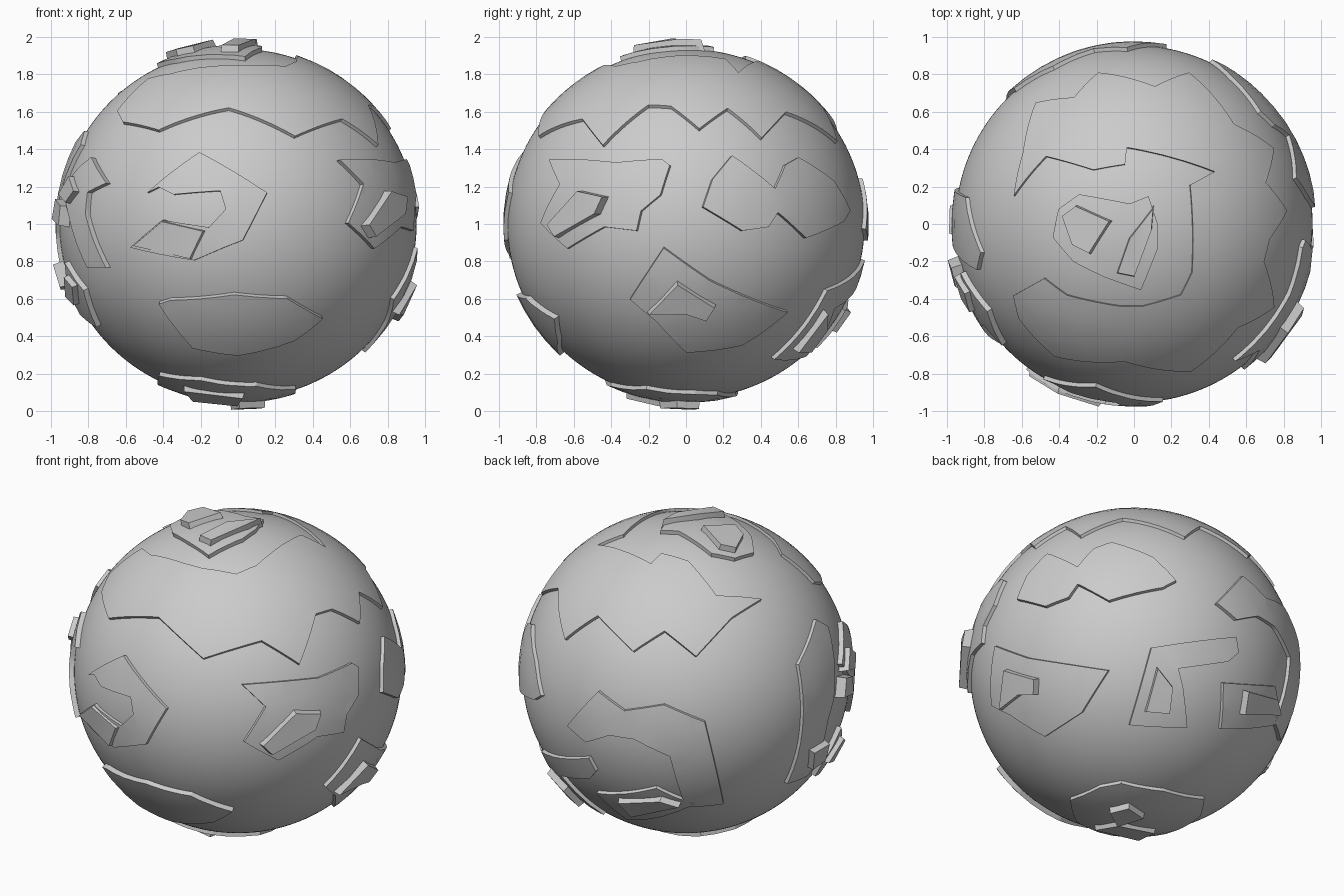
import bpy, bmesh, math
from mathutils import Vector

if "Cube" in bpy.data.objects:
    bpy.data.objects.remove(bpy.data.objects["Cube"])

RADIUS = 0.955
SQUASH = 0.98
UP = Vector((0, 0, 1))

stone = bpy.data.materials.new("light_grey_stone")
stone.use_nodes = True
stone.diffuse_color = (0.6, 0.6, 0.6, 1)
stone.node_tree.nodes["Principled BSDF"].inputs["Base Color"].default_value = (0.6, 0.6, 0.6, 1)


def sketch_plane(x, y, z):
    """Right, up and outward axes of a sketch plane facing a direction."""
    out = Vector((x, y, z)).normalized()
    right = UP.cross(out)
    right = right.normalized() if right.length > 0.01 else Vector((1, 0, 0))
    return right, out.cross(right), out


FRONT = sketch_plane(0, -1, 0)
RIGHT = sketch_plane(1, 0, 0)
TOP = sketch_plane(0, 0, 1)
BOTTOM = (Vector((1, 0, 0)), Vector((0, 1, 0)), -UP)
low, tilt = math.sqrt(0.375), 0.5
FRONT_RIGHT = sketch_plane(low, -low, tilt)
BACK_LEFT = sketch_plane(-low, low, tilt)
BACK_RIGHT = sketch_plane(low, low, -tilt)


def finish(bm, name):
    """Squash the mesh, lift it on to the ground and shade it."""
    for v in bm.verts:
        v.co.z = v.co.z * SQUASH + 1
    mesh = bpy.data.meshes.new(name)
    bm.to_mesh(mesh)
    bm.free()
    mesh.materials.append(stone)
    obj = bpy.data.objects.new(name, mesh)
    bpy.context.collection.objects.link(obj)
    bpy.ops.object.select_all(action="DESELECT")
    obj.select_set(True)
    bpy.context.view_layer.objects.active = obj
    bpy.ops.object.shade_smooth_by_angle(angle=math.radians(25))
    return obj


def raised(name, plane, outline, height, taper, cell):
    """Throw an outline on to the ball and raise it as a curved slab."""
    right, up, out = plane
    dirs = []
    for u, v in outline:
        w = math.sqrt(max(0, RADIUS ** 2 - u * u - v * v))
        dirs.append((right * u + up * v + out * w).normalized())
    axis = sum(dirs, Vector()).normalized()
    side, top, axis = sketch_plane(*axis)

    # flat outline on the tangent plane
    bm = bmesh.new()
    face = bm.faces.new([bm.verts.new(d / d.dot(axis)) for d in dirs])
    face.normal_update()
    if face.normal.dot(axis) < 0:
        face.normal_flip()

    # cut into cells so that it can follow the curve
    if cell:
        for normal in (side, top):
            reach = [v.co.dot(normal) for v in bm.verts]
            for i in range(math.ceil(min(reach) / cell), math.ceil(max(reach) / cell)):
                geom = bm.verts[:] + bm.edges[:] + bm.faces[:]
                bmesh.ops.bisect_plane(bm, geom=geom, dist=1e-5,
                                       plane_co=axis + normal * (i * cell + 0.003),
                                       plane_no=normal)
    bmesh.ops.triangulate(bm, faces=bm.faces[:])

    # raise the outer skin above the sunken rim
    grown = bmesh.ops.extrude_face_region(bm, geom=bm.faces[:])["geom"]
    skin = {g for g in grown if isinstance(g, bmesh.types.BMVert)}
    for v in bm.verts:
        if v in skin:
            v.co = v.co.lerp(axis, taper).normalized() * (RADIUS + height)
        else:
            v.co = v.co.normalized() * (RADIUS - 0.02)
    return finish(bm, name)


def plate(name, plane, outline, height=0.022):
    raised(name, plane, outline, height, 0.025, 0.11)


def block(name, plane, outline, height=0.06):
    raised(name, plane, outline, height, 0.16, 0)


# ball
ball = bmesh.new()
bmesh.ops.create_icosphere(ball, subdivisions=6, radius=RADIUS)
finish(ball, "ball")

# zigzag cap, open on one side
plate("zigzag_cap", TOP, [
    (-.64, -.38), (-.61, -.5), (-.42, -.7), (-.05, -.73), (.3, -.78), (.55, -.55),
    (.74, -.44), (.69, -.2), (.72, -.08), (.81, .07), (.7, .22), (.74, .4),
    (.53, .53), (.29, .8), (.11, .73), (-.19, .8), (-.32, .67), (-.52, .64),
    (-.59, .38), (-.64, .15), (-.47, .36), (-.22, .29), (-.05, .32), (-.04, .41),
    (.43, .28), (.3, .21), (.31, -.26), (.25, -.38), (.05, -.44), (-.08, -.44),
    (-.36, -.38), (-.48, -.29)], 0.018)

# crown
plate("crown_plate", TOP, [
    (-.43, -.07), (-.4, .08), (-.29, .16), (-.02, .11), (.08, .15), (.13, 0),
    (.13, -.13), (.04, -.35), (-.16, -.28), (-.32, -.2)], 0.025)
block("crown_block_wide", TOP, [
    (-.38, .05), (-.3, .11), (-.1, .02), (-.22, -.17), (-.32, -.12)])
block("crown_block_long", TOP, [
    (-.1, -.27), (-.03, -.07), (.11, .11), (.1, -.02), (0, -.29)])

# front
plate("front_hook_plate", FRONT, [
    (-.48, .17), (-.2, .39), (.16, .17), (.03, -.09), (-.07, -.13), (-.23, -.2),
    (-.57, -.13), (-.4, .02), (-.15, -.02), (-.06, .08), (-.09, .18), (-.34, .16),
    (-.42, .2)])
block("front_hook_block", FRONT, [
    (-.57, -.12), (-.4, .03), (-.15, -.03), (-.23, -.2)], 0.04)
plate("front_lower_plate", FRONT, [
    (-.42, -.42), (-.36, -.4), (-.02, -.37), (.26, -.39), (.45, -.5), (.3, -.62),
    (0, -.7), (-.24, -.66)], 0.03)

# front corner on the +x side
plate("corner_plate", FRONT_RIGHT, [
    (-.14, -.14), (.32, -.13), (.54, -.05), (.58, -.07), (.57, -.24), (.49, -.35),
    (.47, -.45), (.3, -.47), (.06, -.59), (-.14, -.47), (-.01, -.28)])
block("corner_block", FRONT_RIGHT, [
    (-.06, -.49), (.16, -.3), (.33, -.31), (.29, -.41), (0, -.55)], 0.07)

# +x side
plate("side_upper_plate", RIGHT, [
    (.08, .09), (.13, .24), (.235, .37), (.465, .19), (.52, .32), (.59, .36),
    (.78, .23), (.865, .07), (.83, .01), (.63, -.08), (.48, .06), (.43, -.02),
    (.29, -.04)])
plate("side_lower_plate", RIGHT, [
    (-.12, -.12), (.13, -.3), (.54, -.47), (.3, -.65), (0, -.69), (-.16, -.52),
    (-.3, -.4)])
block("side_lower_block", RIGHT, [
    (-.22, -.47), (-.05, -.29), (.17, -.43), (.12, -.51), (0, -.47)])

# -x side
plate("far_long_plate", BACK_LEFT, [
    (.67, .21), (.75, .17), (.75, -.27), (.71, -.38), (.6, -.68), (.45, -.73),
    (.52, -.06)])
block("far_long_block", BACK_LEFT, [(.58, -.64), (.58, -.54), (.7, -.48), (.68, -.58)])
plate("far_front_plate", FRONT, [
    (-.83, .3), (-.76, .36), (-.68, .22), (-.78, .17), (-.79, .05), (-.68, -.24),
    (-.78, -.24), (-.87, 0), (-.9, .2)], 0.03)
block("far_upper_block", FRONT, [(-.91, .15), (-.85, .26), (-.82, .17), (-.87, .1)])
block("far_middle_block", FRONT, [(-.94, .02), (-.92, .14), (-.89, .1), (-.9, -.02)])
plate("far_lower_plate", FRONT, [
    (-.9, -.2), (-.8, -.35), (-.73, -.55), (-.82, -.48), (-.87, -.38)], 0.03)
block("far_lower_block", FRONT, [(-.88, -.26), (-.83, -.32), (-.82, -.43), (-.87, -.38)])

# back
plate("back_bent_plate", BACK_LEFT, [
    (-.79, -.29), (-.63, -.12), (-.5, -.25), (-.28, -.24), (-.05, -.36), (.08, -.82),
    (-.14, -.82), (-.25, -.54), (-.45, -.42), (-.58, -.38), (-.7, -.4)])
plate("back_corner_plate", BACK_RIGHT, [
    (.17, .13), (.65, .175), (.66, .08), (.6, .03), (.32, 0), (.34, -.1),
    (.35, -.35), (.02, -.32)])
block("back_corner_block", BACK_RIGHT, [(.11, -.25), (.2, .03), (.29, -.1), (.26, -.27)])
plate("back_square_plate", BACK_RIGHT, [(.53, -.36), (.56, -.09), (.84, -.12), (.84, -.34)])
block("back_square_block", BACK_RIGHT, [(.63, -.28), (.66, -.13), (.83, -.19), (.84, -.29)])

# underside
plate("base_plate", BOTTOM, [
    (.31, -.21), (.3, .05), (.24, .17), (0, .27), (-.3, .28), (-.42, .1),
    (-.42, -.3), (-.2, -.43), (.1, -.4)])
block("base_block_wide", BOTTOM, [(-.3, -.3), (.05, -.32), (.02, -.12), (-.25, -.08)], 0.05)
block("base_block_small", BOTTOM, [(0, -.15), (.15, -.05), (.1, .08), (-.05, .05)])
